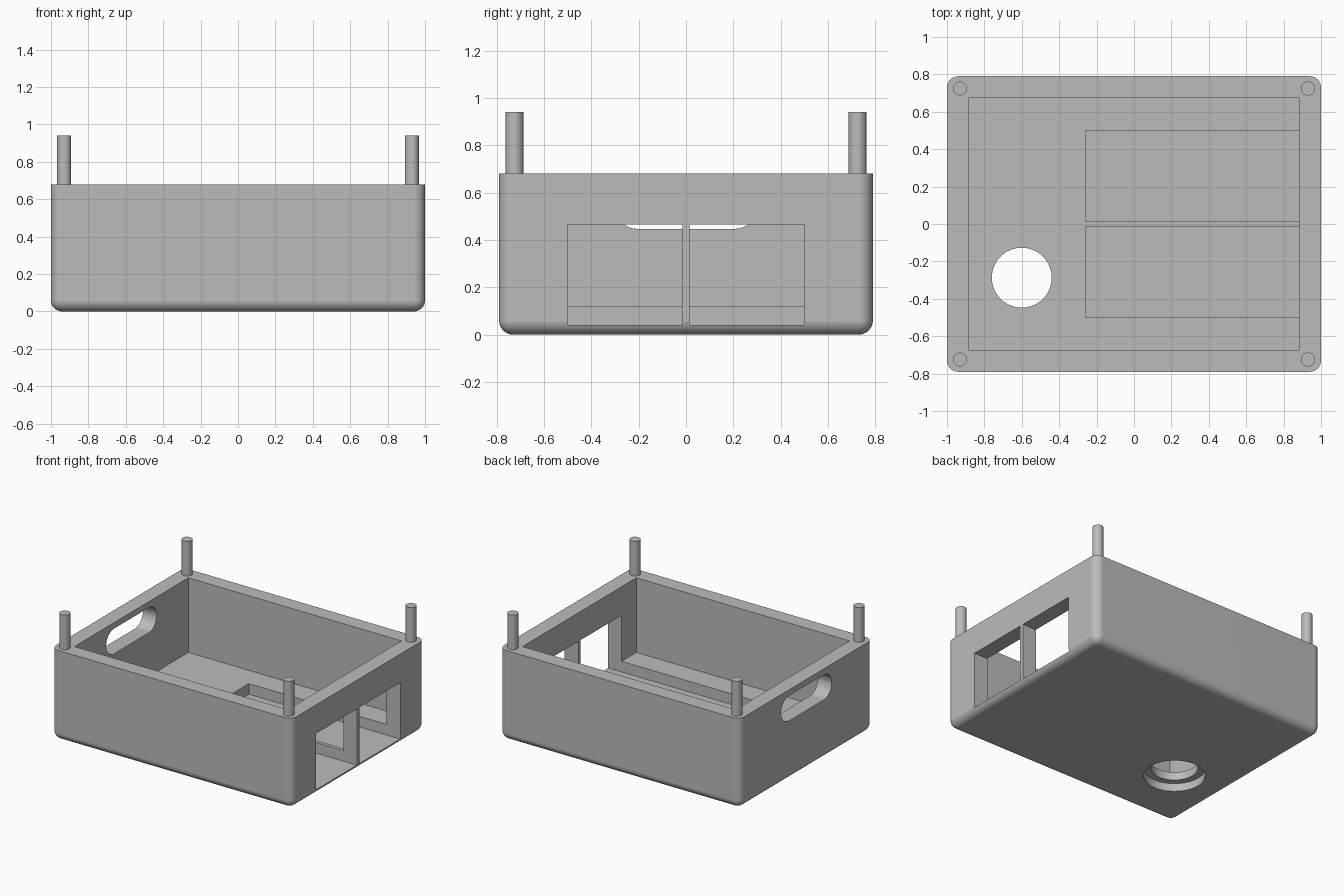
import bpy
import bmesh
from mathutils import Matrix, Vector

cube = bpy.data.objects.get("Cube")
if cube:
    bpy.data.objects.remove(cube, do_unlink=True)

GREY = (0.5, 0.5, 0.5, 1.0)
grey = bpy.data.materials.new("plain grey")
grey.use_nodes = True
grey.diffuse_color = GREY
grey.node_tree.nodes["Principled BSDF"].inputs["Base Color"].default_value = GREY


def finish(name, bm):
    bmesh.ops.recalc_face_normals(bm, faces=bm.faces)
    mesh = bpy.data.meshes.new(name)
    bm.to_mesh(mesh)
    bm.free()
    mesh.materials.append(grey)
    obj = bpy.data.objects.new(name, mesh)
    bpy.context.collection.objects.link(obj)
    return obj


def block(name, low, high, radius=0, rounded=None):
    """Box between two corners; edges chosen by the rule 'rounded' are filleted."""
    low, high = Vector(low), Vector(high)
    bm = bmesh.new()
    bmesh.ops.create_cube(bm, size=1)
    bmesh.ops.scale(bm, vec=high - low, verts=bm.verts)
    bmesh.ops.translate(bm, vec=(low + high) / 2, verts=bm.verts)
    if rounded:
        edges = [e for e in bm.edges if rounded(e.verts[0].co, e.verts[1].co)]
        bmesh.ops.bevel(bm, geom=edges, offset=radius, segments=8,
                        profile=0.5, affect='EDGES')
    return finish(name, bm)


def cylinder(name, x, y, low, high, radius, sides=64):
    bm = bmesh.new()
    bmesh.ops.create_cone(bm, cap_ends=True, segments=sides, radius1=radius,
                          radius2=radius, depth=high - low,
                          matrix=Matrix.Translation((x, y, (low + high) / 2)))
    return finish(name, bm)


def smooth(obj):
    bpy.ops.object.select_all(action='DESELECT')
    obj.select_set(True)
    bpy.context.view_layer.objects.active = obj
    bpy.ops.object.shade_smooth_by_angle(angle=0.52)


# Outer shell: upright and bottom edges rounded, rim left sharp
case = block("case", (-1, -0.79, 0), (1, 0.79, 0.68), 0.06,
             lambda a, b: min(a.z, b.z) < 0.01)

# Cutters: main cavity, cable slot, floor pockets with windows, stepped hole
cutters = [
    block("cavity_cutter", (-0.885, -0.675, 0.12), (0.885, 0.675, 1)),
    block("slot_cutter", (-1.2, -0.3, 0.447), (-0.7, 0.3, 0.635), 0.093,
          lambda a, b: abs(a.x - b.x) > 0.1),
    cylinder("hole_cutter", -0.6, -0.287, -0.1, 0.3, 0.16),
    cylinder("recess_cutter", -0.6, -0.287, -0.1, 0.06, 0.21),
]
for side, (y0, y1) in {"front": (-0.5, -0.014), "back": (0.014, 0.5)}.items():
    cutters.append(block(side + "_window_cutter",
                         (-0.26, y0, 0.04), (1.2, y1, 0.465)))

for cutter in cutters:
    cutter.hide_render = True
    cut = case.modifiers.new(cutter.name, 'BOOLEAN')
    cut.operation = 'DIFFERENCE'
    cut.solver = 'EXACT'
    cut.object = cutter

# Bake the cuts into the case and drop the cutters
bpy.context.view_layer.update()
evaluated = case.evaluated_get(bpy.context.evaluated_depsgraph_get())
carved = bpy.data.meshes.new_from_object(evaluated)
case.modifiers.clear()
case.data = carved
for cutter in cutters:
    bpy.data.objects.remove(cutter, do_unlink=True)

smooth(case)
weighted = case.modifiers.new("flat_walls", 'WEIGHTED_NORMAL')
weighted.keep_sharp = True

# Locating pegs on the four rim corners
for row, y in (("front", -0.725), ("back", 0.725)):
    for side, x in (("right", -0.93), ("left", 0.93)):
        smooth(cylinder(f"{row}_{side}_peg", x, y, 0.66, 0.94, 0.0375, 32))
